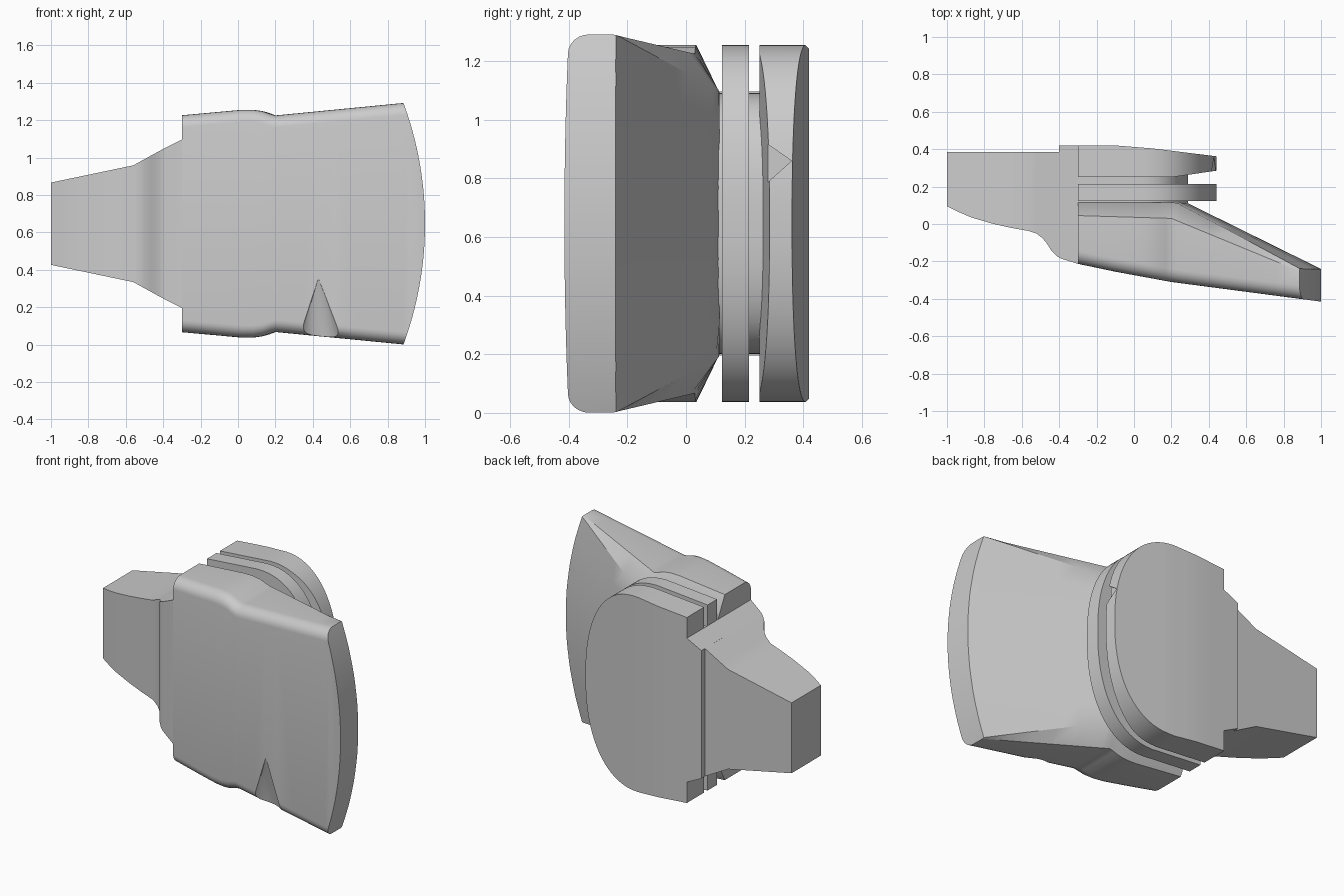
import bpy, bmesh
from math import sin, cos, pi, radians

if "Cube" in bpy.data.objects:
    bpy.data.objects.remove(bpy.data.objects["Cube"])

MID = 0.646      # height of the symmetry plane
END_R = 1.866    # radius of the curved free end


def lerp(points, x):
    """Piecewise linear lookup, extended past the last point."""
    for (a, p), (b, q) in zip(points, points[1:]):
        if x <= b:
            break
    return p + (q - p) * (x - a) / (b - a)


def make_object(name, bm):
    bmesh.ops.recalc_face_normals(bm, faces=bm.faces)
    mesh = bpy.data.meshes.new(name)
    bm.to_mesh(mesh)
    bm.free()
    obj = bpy.data.objects.new(name, mesh)
    bpy.context.collection.objects.link(obj)
    return obj


def loft(name, stations):
    """Skin sections along x; each is (x, [(y, half height), ...]), mirrored about MID."""
    bm = bmesh.new()
    rings = []
    for x, half in stations:
        outline = half + [(y, -d) for y, d in reversed(half)]
        rings.append([bm.verts.new((x, y, MID + d)) for y, d in outline])
    for a, b in zip(rings, rings[1:]):
        for i in range(len(a)):
            j = (i + 1) % len(a)
            bm.faces.new((a[i], a[j], b[j], b[i]))
    bm.faces.new(rings[0])
    bm.faces.new(rings[-1])
    return make_object(name, bm)


def cut(obj, cutter, operation):
    cutter.hide_render = True
    mod = obj.modifiers.new("cut", "BOOLEAN")
    mod.object, mod.operation, mod.solver = cutter, operation, "EXACT"
    bpy.context.view_layer.objects.active = obj
    bpy.ops.object.modifier_apply(modifier=mod.name)
    bpy.data.objects.remove(cutter)


def smooth(obj):
    bpy.ops.object.select_all(action="DESELECT")
    obj.select_set(True)
    bpy.context.view_layer.objects.active = obj
    bpy.ops.object.shade_smooth_by_angle(angle=radians(32))


def d_outline(start, top, centre, reach, power, steps=20):
    """Stations of a D shape: straight shoulder, then a rounded nose."""
    out = [(-0.3, start)] + [(x, start + (top - start) * (x + 0.3) / (centre + 0.3))
                             for x in (-0.2, -0.1, -0.02)]
    for i in range(steps):
        t = pi / 2 * i / steps
        out.append((centre + reach * sin(t) ** (2 / power), top * cos(t) ** (2 / power)))
    return out


def slab(name, outline, front, back):
    return loft(name, [(x, [(lerp(front, x), d), (lerp(back, x), d)]) for x, d in outline])


# Front shield: rounded front edges, chamfered rim, conical back
face_y = [(-0.3, -0.213), (-0.1, -0.255), (0.2, -0.31), (1, -0.415)]
rim_y = [(-0.3, 0.045), (0.2, 0.03), (0.88, -0.25)]
edge = [(-0.3, 0.58), (-0.1, 0.598), (0.02, 0.609), (0.08, 0.609), (0.13, 0.602),
        (0.17, 0.588), (0.2, 0.579), (0.88, 0.645)]
inner = [(-0.3, 0.445), (0.2, 0.445), (0.88, 0.642)]


def shield_section(x):
    f, h, r = lerp(face_y, x), lerp(edge, x), lerp(rim_y, x)
    half = [(f + 0.07 * (1 - cos(a)), h - 0.065 * (1 - sin(a)))
            for a in (pi / 2 * i / 6 for i in range(7))]
    half.append((r, h))
    for k in (1, 0.75, 0.5, 0.25, 0.08):
        d = k * min(lerp(inner, x), h - 0.003)
        sag = d * d / (2 * END_R)
        half.append((min(0.115, 0.115 - 0.493 * (x + sag - 0.28)), d))
    return x, half


xs = [p[0] for p in edge[:-1]] + [0.23, 0.25, 0.28, 0.34, 0.42, 0.52, 0.64, 0.76, 0.88, 1.04]
shield = loft("front_shield", [shield_section(x) for x in xs])

# Curved free end
bpy.ops.mesh.primitive_cylinder_add(vertices=256, radius=END_R, depth=3,
                                    location=(1 - END_R, 0, MID), rotation=(pi / 2, 0, 0))
cut(shield, bpy.context.object, "INTERSECT")

# Tapering groove at the lower front edge
bm = bmesh.new()
bmesh.ops.create_cone(bm, cap_ends=True, segments=48, radius1=0.15, radius2=0, depth=0.355)
for v in bm.verts:
    v.co.y += 0.08 * (v.co.z / 0.355 - 0.5)
    v.co.x += 0.43
    v.co.y += lerp(face_y, 0.43)
    v.co.z += 0.178
cut(shield, make_object("groove_cutter", bm), "DIFFERENCE")

# Tapered neck with a swept front
neck_front = [(-1, 0.095), (-0.94, 0.065), (-0.87, 0.035), (-0.75, 0), (-0.66, -0.02),
              (-0.56, -0.038), (-0.52, -0.052), (-0.49, -0.075), (-0.465, -0.105),
              (-0.44, -0.145), (-0.415, -0.17), (-0.39, -0.185), (-0.3, -0.213)]
neck_half = [(-1, 0.22), (-0.56, 0.312), (-0.4, 0.4), (-0.3, 0.45)]
neck = loft("neck", [(x, [(y, lerp(neck_half, x)), (0.385, lerp(neck_half, x))])
                     for x, y in neck_front])

# Raised step where the neck meets the back plate
step = loft("neck_step", [(x, [(0.2, lerp(neck_half, x)), (0.42, lerp(neck_half, x))])
                          for x in (-0.4, -0.3)])

# Core joining the shield, ring and back plate
core = slab("core", d_outline(0.445, 0.445, 0.0, 0.29, 2.6), [(-1, 0.0), (1, 0.0)],
            [(-1, 0.31), (1, 0.31)])

# Middle ring and back plate share the D outline
outline = d_outline(0.58, 0.609, 0.05, 0.393, 2.3)
ring = slab("middle_ring", outline, [(-1, 0.122), (1, 0.122)], [(-1, 0.215), (1, 0.215)])
plate = slab("back_plate", outline, [(-0.3, 0.25), (0.2, 0.25), (0.44, 0.285)],
             [(-0.3, 0.42), (-0.1, 0.42), (0.1, 0.404), (0.44, 0.362)])

# Small triangular nick in the nose of the back plate
bm = bmesh.new()
tri = [bm.verts.new((0.4, y, z)) for y, z in ((0.26, 0.77), (0.36, 0.86), (0.26, 0.93))]
face = bm.faces.new(tri)
new = bmesh.ops.extrude_face_region(bm, geom=[face])["geom"]
bmesh.ops.translate(bm, verts=[g for g in new if isinstance(g, bmesh.types.BMVert)],
                    vec=(0.1, 0, 0))
cut(plate, make_object("nick_cutter", bm), "DIFFERENCE")

for part in (shield, neck, step, core, ring, plate):
    smooth(part)
